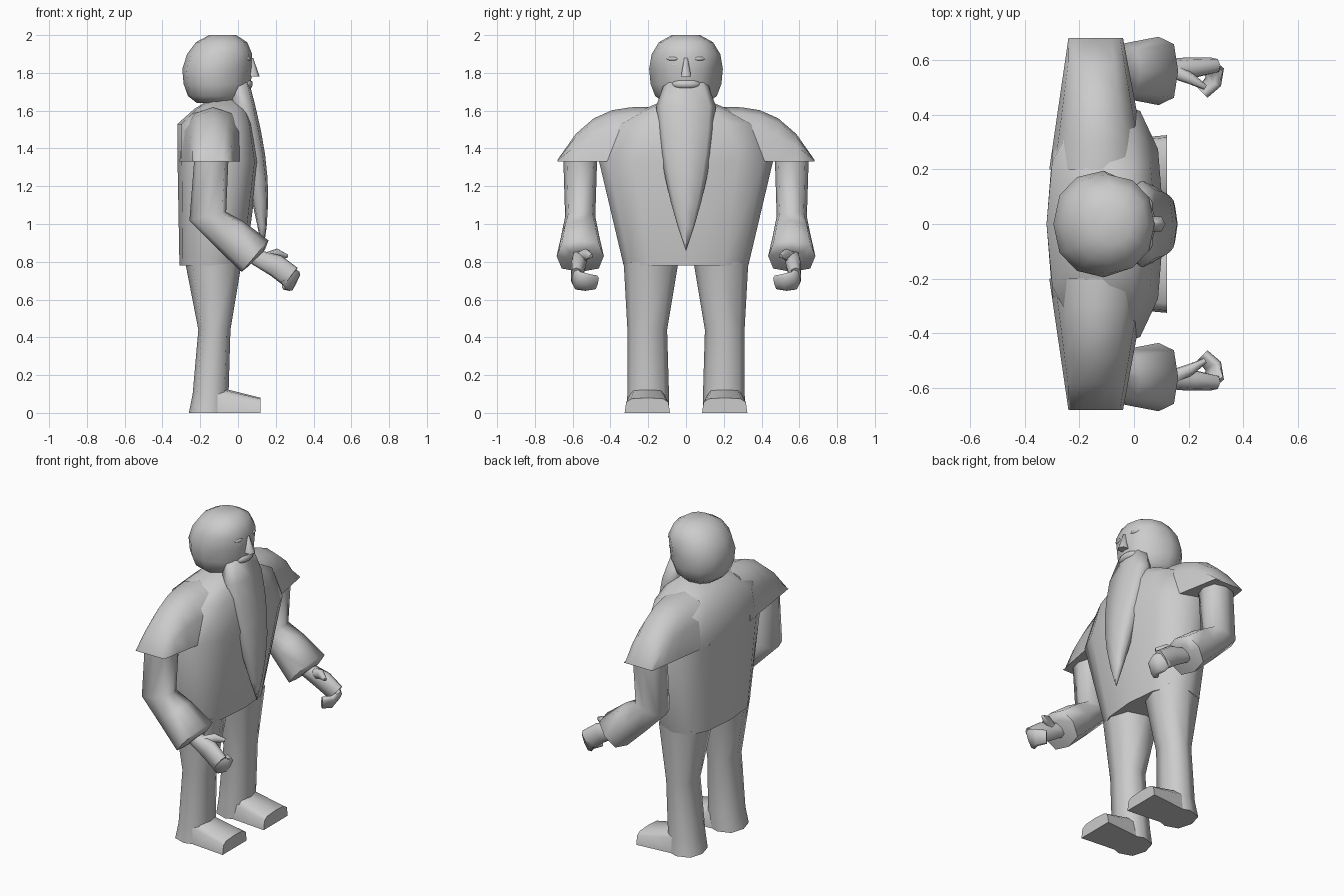
import bpy, bmesh
from math import sin, cos, pi, radians, copysign
from mathutils import Vector

default = bpy.data.objects.get("Cube")
if default:
    bpy.data.objects.remove(default, do_unlink=True)

grey = bpy.data.materials.new("plain_grey")
grey.use_nodes = True
grey.diffuse_color = (0.6, 0.6, 0.6, 1)
grey.node_tree.nodes["Principled BSDF"].inputs["Base Color"].default_value = grey.diffuse_color


def add_object(name, bm):
    """Turn a finished bmesh into a smooth grey object with sharp rims."""
    bmesh.ops.recalc_face_normals(bm, faces=bm.faces)
    mesh = bpy.data.meshes.new(name)
    bm.to_mesh(mesh)
    bm.free()
    mesh.materials.append(grey)
    for face in mesh.polygons:
        face.use_smooth = True
    mesh.set_sharp_from_angle(angle=radians(75))
    part = bpy.data.objects.new(name, mesh)
    bpy.context.collection.objects.link(part)
    return part


def ring(axis, position, u_low, u_high, v_low, v_high, sides=8, power=0.7):
    """Squared-off oval across an axis, touching the given limits."""
    points = []
    for i in range(sides):
        angle = 2 * pi * i / sides
        u, v = [copysign(abs(w) ** power, w) for w in (cos(angle), sin(angle))]
        u = (u_low + u_high + u * (u_high - u_low)) / 2
        v = (v_low + v_high + v * (v_high - v_low)) / 2
        placed = {"x": (position, u, v), "y": (u, position, v), "z": (u, v, position)}
        points.append(Vector(placed[axis]))
    return points


def loft(name, rings, side=1):
    """Skin a row of rings and close both ends; a side of -1 mirrors it."""
    bm = bmesh.new()
    rows = [[bm.verts.new((p.x, p.y * side, p.z)) for p in points] for points in rings]
    for low, high in zip(rows, rows[1:]):
        for i in range(len(low)):
            bm.faces.new((low[i - 1], low[i], high[i], high[i - 1]))
    bm.faces.new(rows[0])
    bm.faces.new(rows[-1])
    return add_object(name, bm)


def tube(name, path, depths, widths, side, across=(0, 1, 0)):
    """Limb along a path, with a radius in depth and in width at each point."""
    path = [Vector(point) for point in path]
    rings = []
    for i, (point, d, w) in enumerate(zip(path, depths, widths)):
        before, after = path[max(i - 1, 0)], path[min(i + 1, len(path) - 1)]
        along = (after - before).normalized()
        depth = along.cross(Vector(across)).normalized()
        width = depth.cross(along)
        flat = ring("z", 0, -d, d, -w, w)
        rings.append([point + depth * q.x + width * q.y for q in flat])
    return loft(name, rings, side)


def stack(name, rows, sides, power=0.7):
    """Symmetric body part from height, back, front and half width."""
    rings = [ring("z", z, back, front, -half, half, sides, power)
             for z, back, front, half in rows]
    return loft(name, rings)


def blob(name, centre, size):
    """Small rounded facial feature."""
    bm = bmesh.new()
    bmesh.ops.create_icosphere(bm, subdivisions=2, radius=1)
    bmesh.ops.scale(bm, vec=size, verts=bm.verts)
    bmesh.ops.translate(bm, vec=centre, verts=bm.verts)
    return add_object(name, bm)


def steps(count):
    """Even fractions from zero to one."""
    return [i / (count - 1) for i in range(count)]


# Tunic body, from hem to collar
armpit = 1.33
stack("tunic", [(0.78, -0.31, 0.04, 0.33), (armpit, -0.32, 0.11, 0.46),
                (1.53, -0.32, 0.08, 0.38), (1.61, -0.23, 0.05, 0.22),
                (1.66, -0.15, 0, 0.1)], 12, 0.75)

# Head with a domed crown and a full nape, face narrower than the hair
head_rows = []
for t in steps(7):
    angle = radians(150 * t - 75)
    swell = cos(angle) ** (0.7 if angle > 0 else 0.4)
    reach = 0.185 * swell
    middle = 0.03 * max(sin(angle), 0) - 0.11
    head_rows.append((1.82 + 0.186 * sin(angle), middle - reach, middle + reach, 0.195 * swell))
head = stack("head", head_rows, 12, 0.9)
for vertex in head.data.vertices:
    if vertex.co.x > -0.06 and vertex.co.z < 1.85:
        vertex.co.y *= 0.86

# Nose and moustache
stack("nose", [(1.78, 0.04, 0.115, 0.03), (1.88, 0.04, 0.08, 0.01)], 6)
blob("moustache", (0.04, 0, 1.74), (0.04, 0.08, 0.03))

# Long beard, bulging forward and tapering to a point
stack("beard", [(1.75 - 0.89 * t, 0.19 * t - 0.06, 0.06 + 0.1 * sin(2.3 * t),
                 0.16 * (1.01 - t * t) * min(1, 0.7 + 3 * t)) for t in steps(8)], 8, 0.7)

for side, label in ((1, "left"), (-1, "right")):
    # Brow and eye
    blob(label + "_brow", (0.04, side * 0.065, 1.875), (0.03, 0.04, 0.015))
    blob(label + "_eye", (0.045, side * 0.06, 1.84), (0.016, 0.03, 0.01))

    # Short sleeve, drooping from the shoulder to a flat opening
    sleeve = []
    for t in steps(6):
        top = 1.62 - 0.28 * t ** 3
        points = ring("y", 0.2 + 0.48 * t, 0.07 * t - 0.31, 0.05 - 0.09 * t,
                      2 * armpit - top, top, 12, 0.8)
        for p in points:
            p.z = max(p.z, armpit)
        sleeve.append(points)
    loft(label + "_sleeve", sleeve, side)

    # Bent arm with a wide cuff
    arm_y = 0.56
    tube(label + "_arm",
         [(-0.14, arm_y, 1.36), (-0.16, arm_y, 1.04), (-0.04, arm_y, 0.94),
          (0.09, arm_y, 0.83), (0.1, arm_y, 0.82)],
         (0.09, 0.1, 0.1, 0.11, 0.06), (0.09, 0.08, 0.1, 0.125, 0.07), side)

    # Hand: palm, curled fingers and thumb
    tube(label + "_palm", [(0.08, arm_y, 0.83), (0.2, 0.57, 0.78), (0.28, 0.58, 0.72)],
         (0.04, 0.06, 0.06), (0.04, 0.04, 0.03), side)
    tube(label + "_fingers",
         [(0.26, 0.59, 0.73), (0.29, 0.57, 0.7), (0.29, 0.52, 0.69), (0.25, 0.48, 0.69)],
         (0.02, 0.02, 0.02, 0.02), (0.05, 0.06, 0.05, 0.04), side, (0.5, 0, 0.9))
    tube(label + "_thumb", [(0.15, arm_y, 0.82), (0.21, 0.53, 0.84), (0.26, 0.5, 0.83)],
         (0.03, 0.03, 0.01), (0.03, 0.02, 0.01), side)

    # Trouser leg, narrowest at the knee
    loft(label + "_leg", [ring("z", z, back, front, inner, outer, 8, 0.8)
                          for z, back, front, inner, outer in (
        (0.8, -0.28, 0.02, 0.04, 0.33), (0.44, -0.21, -0.04, 0.1, 0.31),
        (0.1, -0.24, -0.05, 0.09, 0.31), (0, -0.26, -0.05, 0.09, 0.32))], side)

    # Shoe, widening and sloping down to a square toe on a flat sole
    shoe = []
    for t in steps(4):
        top, half = 0.16 - 0.08 * t, 0.09 + 0.03 * t
        points = ring("x", 0.32 * t - 0.2, 0.205 - half, 0.205 + half, -top, top, 12, 0.5)
        for p in points:
            p.z = max(p.z, 0)
        shoe.append(points)
    loft(label + "_shoe", shoe, side)
